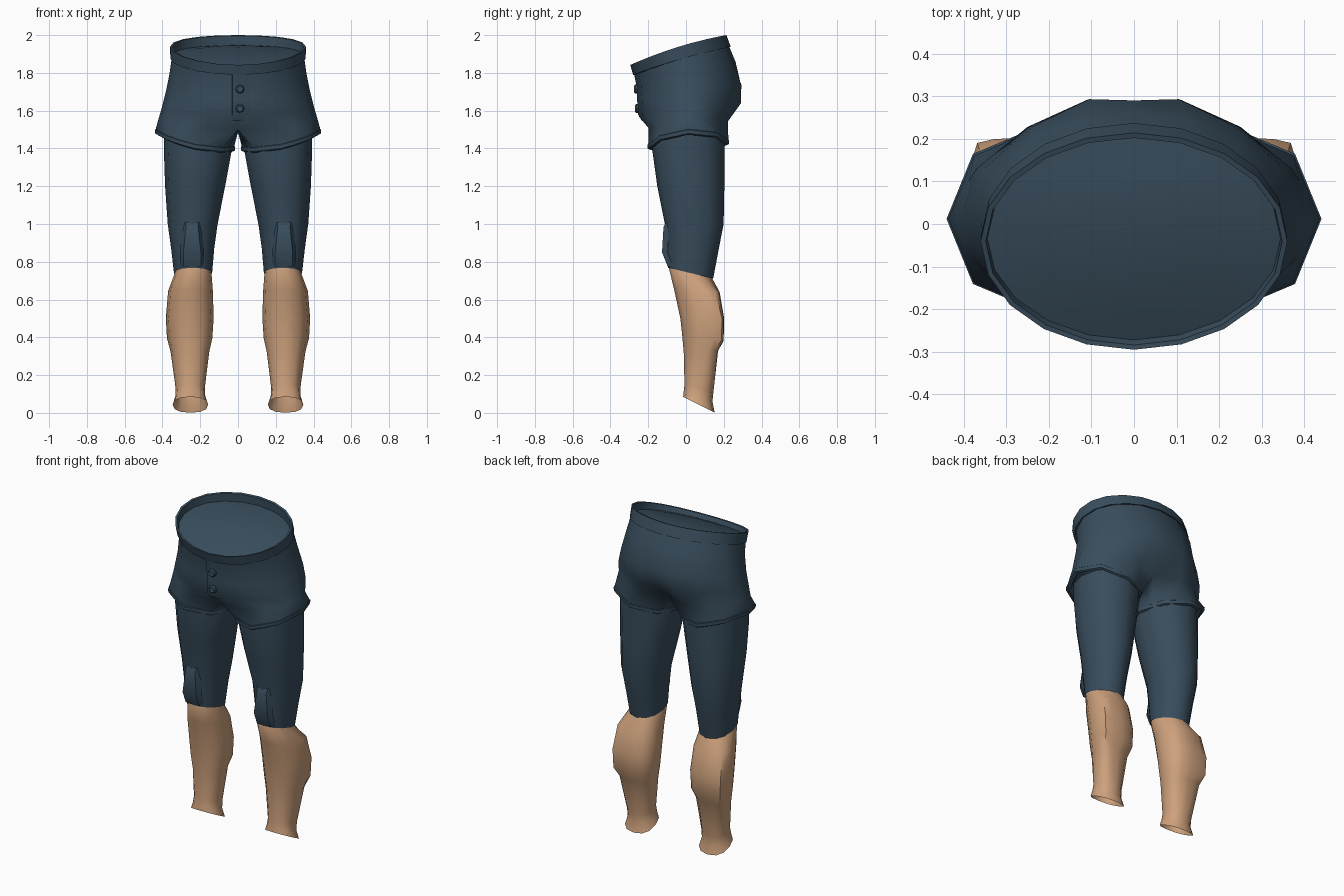
import bpy, bmesh, math
from mathutils import Vector

if "Cube" in bpy.data.objects:
    bpy.data.objects.remove(bpy.data.objects["Cube"])


def material(name, rgb):
    m = bpy.data.materials.new(name)
    m.diffuse_color = (*rgb, 1)
    m.use_nodes = True
    m.node_tree.nodes["Principled BSDF"].inputs["Base Color"].default_value = m.diffuse_color
    return m


NAVY = material("navy cloth", (0.040, 0.074, 0.108))
TAN = material("tan skin", (0.62, 0.36, 0.205))


def finish(name, bm, mat, mirror=False, angle=40):
    """Turn a bmesh into a shaded object, optionally mirrored across x."""
    bmesh.ops.recalc_face_normals(bm, faces=bm.faces)
    me = bpy.data.meshes.new(name)
    bm.to_mesh(me)
    bm.free()
    me.materials.append(mat)
    ob = bpy.data.objects.new(name, me)
    bpy.context.collection.objects.link(ob)
    bpy.ops.object.select_all(action='DESELECT')
    ob.select_set(True)
    bpy.context.view_layer.objects.active = ob
    bpy.ops.object.shade_smooth_by_angle(angle=math.radians(angle))
    if mirror:
        mod = ob.modifiers.new("mirror", 'MIRROR')
        mod.merge_threshold = 0.002
    return ob


def bridge(bm, a, b, closed=True):
    n = len(a)
    for i in range(n if closed else n - 1):
        j = (i + 1) % n
        bm.faces.new((a[i], a[j], b[j], b[i]))


def loft(name, rings, mat, closed=True, mirror=False, dome=None, angle=40):
    """Skin rings of points; dome = offset of a fan centre closing the last ring."""
    bm = bmesh.new()
    rows = [[bm.verts.new(p) for p in r] for r in rings]
    for a, b in zip(rows, rows[1:]):
        bridge(bm, a, b, closed)
    if dome is not None:
        last = rows[-1]
        mid = sum((v.co for v in last), Vector()) / len(last)
        c = bm.verts.new(mid + Vector(dome))
        for i in range(len(last)):
            bm.faces.new((last[i], last[(i + 1) % len(last)], c))
    return finish(name, bm, mat, mirror, angle)


def tilted(a, rx, yf, yb, zf, zs, zb):
    """Point on an oval whose front, side and back heights differ."""
    s = math.sin(a)
    z = zs + (zb - zf) / 2 * s + ((zf + zb) / 2 - zs) * s * s
    return Vector((rx * math.cos(a), (yf + yb) / 2 + (yb - yf) / 2 * s, z))


def leg_ring(x0, x1, yf, yb, zf, zb, p=1.0, back=0.0):
    """Twelve-sided ring in a box; p below 1 is squarer, back moves the sides rearward."""
    pts = []
    for i in range(12):
        a = math.radians(30 * i)
        c, s = math.cos(a), math.sin(a)
        c, s = (math.copysign(abs(v) ** p if abs(v) > 1e-6 else 0, v) for v in (c, s))
        y = s + back * (1 - s * s) * (1 + 0.6 * c)
        pts.append(Vector(((x0 + x1) / 2 + (x1 - x0) / 2 * c,
                           (yf + yb) / 2 + (yb - yf) / 2 * y,
                           (zf + zb) / 2 + (zb - zf) / 2 * s)))
    return pts


def hem_ring(grow, dz):
    """Eight-cornered leg opening, high outside, with extra points on the inner side."""
    pts = []
    for d in (-135, -90, -67.5, -45, 0, 45, 67.5, 90, 135, 157.5, 180, 202.5):
        a = math.radians(d)
        k = math.cos(math.pi / 8) / math.cos(math.radians(d % 45 - 22.5)) if d % 45 else 1
        c, s = k * math.cos(a), k * math.sin(a)
        pts.append(Vector((0.228 + (0.208 + grow) * c, 0.012 + (0.212 + grow) * s,
                           1.42 + 0.045 * c + 0.012 * s + 0.022 * c * c + dz)))
    return pts


# Shorts: half body from waist to crotch, flowing into a leg opening, mirrored
BODY = [(0.350, -0.272, 0.226, 1.80, 1.885, 1.945),
        (0.362, -0.258, 0.265, 1.73, 1.80, 1.86),
        (0.382, -0.254, 0.300, 1.66, 1.70, 1.74),
        (0.402, -0.250, 0.298, 1.57, 1.62, 1.64),
        (0.420, -0.215, 0.240, 1.50, 1.56, 1.54)]
bm = bmesh.new()
rows = []
for k, r in enumerate(BODY):
    pts = [tilted(math.radians(-90 + 22.5 * i), *r) for i in range(9)]
    pts[0].x = pts[8].x = 0
    pts[8].y -= (0, 0.003, 0.010, 0.018, 0.07)[k]
    pts[7].x *= (1, 0.9, 0.72, 0.72, 0.9)[k]
    pts[7].y += (0, 0.004, 0.014, 0.014, 0.0)[k]
    pts[6].x *= (1, 0.97, 0.88, 0.88, 1.0)[k]
    pts[6].y += (0, 0.004, 0.010, 0.010, 0.0)[k]
    pts[0].y += (0, 0, 0, 0.0, 0.04)[k]
    rows.append([bm.verts.new(p) for p in pts])
for a, b in zip(rows, rows[1:]):
    bridge(bm, a, b, False)
crotch = [bm.verts.new((0, y, 1.485)) for y in (0.10, 0.02, -0.08)]
prev = rows[-1] + crotch
for grow, dz in ((0.0, 0.014), (-0.004, -0.006), (-0.014, -0.010), (-0.035, 0.03)):
    ring = [bm.verts.new(p) for p in hem_ring(grow, dz)]
    bridge(bm, prev, ring)
    prev = ring
finish("shorts", bm, NAVY, True, 50)

# Hem fold around each leg opening
loft("hem_fold", [hem_ring(g, dz) for g, dz in
                  ((-0.002, 0.016), (0.004, 0.012), (0.003, -0.008), (-0.008, -0.014))],
     NAVY, mirror=True, angle=50)

# Waistband with a recessed, gently domed cover inside
BAND = [(0.346, -0.266, 0.224, 1.79, 1.875, 1.937),
        (0.358, -0.280, 0.237, 1.79, 1.875, 1.937),
        (0.360, -0.295, 0.214, 1.842, 1.938, 2.0),
        (0.348, -0.284, 0.202, 1.842, 1.936, 1.996),
        (0.344, -0.272, 0.204, 1.818, 1.895, 1.947)]
loft("waistband", [[tilted(2 * math.pi * i / 20, *r) for i in range(20)] for r in BAND],
     NAVY, angle=35)
COVER = [(0.344, -0.272, 0.204, 1.818, 1.895, 1.947),
         (0.230, -0.190, 0.125, 1.860, 1.908, 1.946),
         (0.115, -0.110, 0.046, 1.892, 1.914, 1.936)]
loft("waist_cover", [[tilted(2 * math.pi * i / 20, *r) for i in range(20)] for r in COVER],
     NAVY, dome=(0, 0, 0.003), angle=60)

# Fly placket: thin strip down the front with a raised left edge
strip = []
for y, z in ((-0.274, 1.795), (-0.261, 1.73), (-0.258, 1.66), (-0.253, 1.58), (-0.232, 1.545)):
    strip.append([Vector(p) for p in ((-0.031, y + 0.014, z), (-0.030, y - 0.001, z),
                                      (0.01, y - 0.001, z), (0.06, y + 0.010, z))])
loft("fly_placket", strip, NAVY, closed=False, angle=60)

# Buttons on the fly
for z, y in ((1.715, -0.262), (1.612, -0.257)):
    prof = [(0.024, 0.012), (0.024, -0.006), (0.017, -0.014), (0.012, -0.011)]
    loft("button", [[Vector((0.01 + r * math.cos(i * math.pi / 4), y + d,
                             z + r * math.sin(i * math.pi / 4))) for i in range(8)]
                    for r, d in prof], NAVY, dome=(0, 0, 0), angle=30)

# Trouser legs, ending below the knee with a sloping cuff
TROUSER = [(0.035, 0.392, -0.178, 0.205, 1.47, 1.47),
           (0.035, 0.392, -0.177, 0.205, 1.38, 1.38),
           (0.068, 0.386, -0.152, 0.203, 1.20, 1.20),
           (0.108, 0.372, -0.112, 0.199, 1.00, 1.00),
           (0.126, 0.354, -0.104, 0.172, 0.88, 0.86),
           (0.137, 0.339, -0.094, 0.144, 0.768, 0.712)]
loft("trouser_leg", [leg_ring(*r, 0.93) for r in TROUSER], NAVY, mirror=True, angle=50)

# Knee patches standing out from the trouser front
patch = []
for z, y, w in ((1.015, -0.102, 0.036), (0.985, -0.119, 0.032), (0.85, -0.127, 0.046),
                (0.775, -0.097, 0.046)):
    patch.append([Vector(p) for p in ((0.243 - w - 0.018, y + 0.03, z), (0.243 - w, y, z),
                                      (0.243 + w, y, z), (0.243 + w + 0.018, y + 0.03, z))])
loft("knee_patch", patch, NAVY, closed=False, mirror=True, angle=40)

# Bare lower legs, fuller at the outer back, cut off open on a slope at the ankle
CALF = [(0.150, 0.326, -0.078, 0.130, 0.79, 0.745, 0.93, 0.0),
        (0.140, 0.336, -0.090, 0.141, 0.764, 0.708, 0.93, 0.0),
        (0.133, 0.370, -0.062, 0.178, 0.65, 0.64, 0.85, 0.25),
        (0.129, 0.382, -0.030, 0.202, 0.50, 0.50, 0.82, 0.32),
        (0.136, 0.376, -0.020, 0.199, 0.41, 0.38, 0.82, 0.32),
        (0.152, 0.357, -0.012, 0.170, 0.32, 0.33, 0.85, 0.25),
        (0.176, 0.330, -0.008, 0.145, 0.15, 0.11, 0.85, 0.05),
        (0.173, 0.332, -0.012, 0.140, 0.115, 0.06, 0.85, 0.0),
        (0.158, 0.346, -0.015, 0.152, 0.085, 0.001, 0.85, 0.0)]
loft("lower_leg", [leg_ring(*r) for r in CALF], TAN, mirror=True, angle=50)
